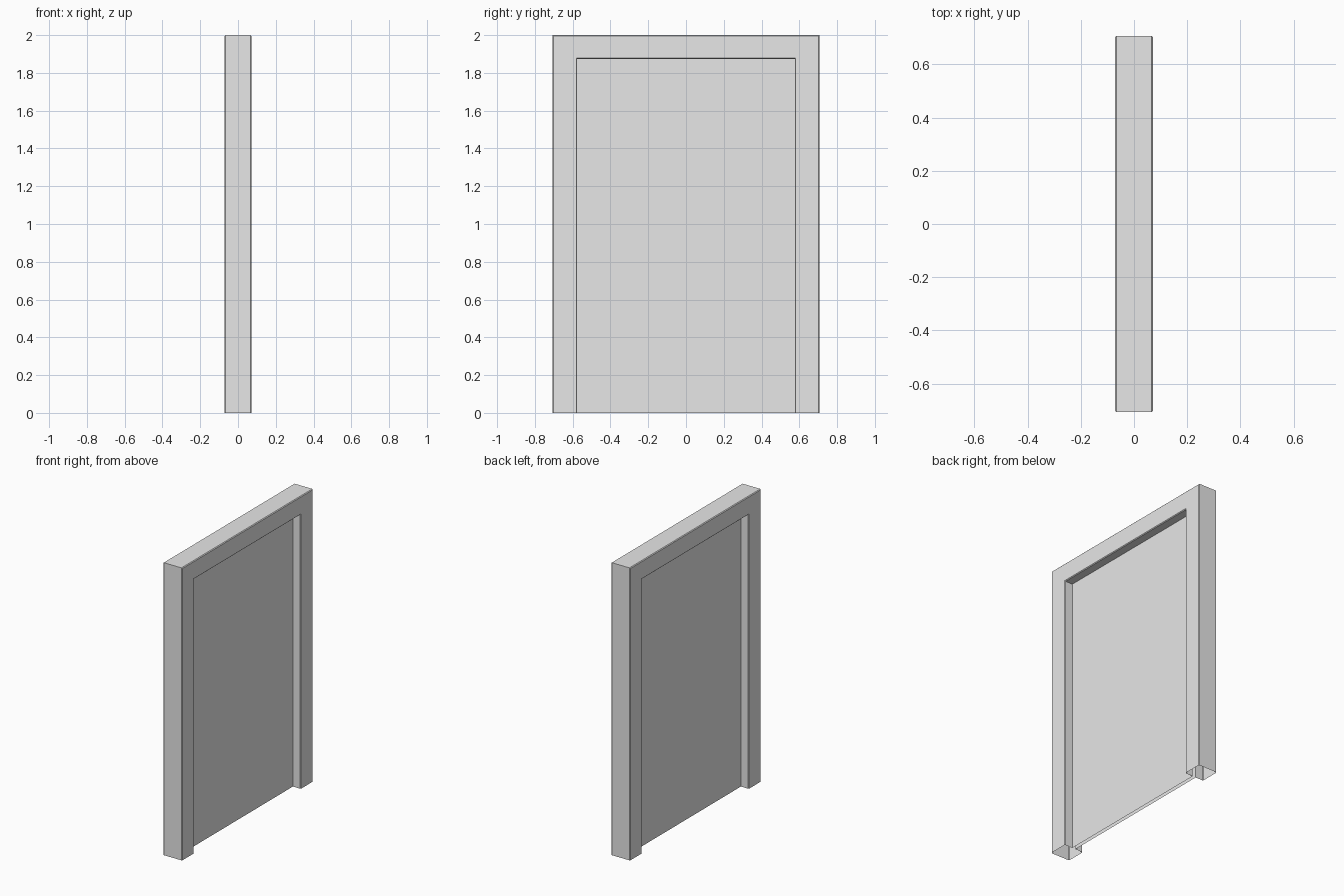
import bpy, bmesh

cube = bpy.data.objects.get("Cube")
if cube:
    bpy.data.objects.remove(cube, do_unlink=True)

OUTER_Y, HEIGHT = 0.707, 2.0
HALF_DEPTH, PANEL_X = 0.0715, 0.012
RAIL, CHAMFER = 0.131, 0.005
INNER_Y, INNER_Z = OUTER_Y - RAIL, HEIGHT - RAIL + 0.005

grey = bpy.data.materials.new("plain grey")
grey.use_nodes = True
colour = (0.8, 0.8, 0.8, 1)
grey.diffuse_color = colour
grey.node_tree.nodes["Principled BSDF"].inputs["Base Color"].default_value = colour


def add_object(name, bm):
    mesh = bpy.data.meshes.new(name)
    bm.to_mesh(mesh)
    bm.free()
    mesh.materials.append(grey)
    obj = bpy.data.objects.new(name, mesh)
    bpy.context.collection.objects.link(obj)


# Frame: chamfered half profile (distance from opening, depth), mirrored in depth
half = [(0, PANEL_X), (0, HALF_DEPTH - CHAMFER), (CHAMFER, HALF_DEPTH),
        (RAIL - CHAMFER, HALF_DEPTH), (RAIL, HALF_DEPTH - CHAMFER)]
profile = half + [(d, -x) for d, x in reversed(half)]

# Sweep up one post, across the head and down the other with mitred corners
bm = bmesh.new()
rings = []
for side, top in ((-1, 0), (-1, 1), (1, 1), (1, 0)):
    rings.append([bm.verts.new((x, side * (INNER_Y + d),
                                top * (INNER_Z + d * (HEIGHT - INNER_Z) / RAIL)))
                  for d, x in profile])
for a, b in zip(rings, rings[1:]):
    for i in range(len(profile) - 1):
        bm.faces.new((a[i], b[i], b[i + 1], a[i + 1]))
bmesh.ops.recalc_face_normals(bm, faces=bm.faces)
# The open sweep must face outward: the face highest up points to +z
bm.normal_update()
if max(bm.faces, key=lambda f: f.calc_center_median().z).normal.z < 0:
    bmesh.ops.reverse_faces(bm, faces=bm.faces)
add_object("door_frame", bm)

# Door leaf: two recessed skins, open at the floor like the posts
bm = bmesh.new()
for s in (1, -1):
    corners = [(-s, 0), (s, 0), (s, 1), (-s, 1)]
    bm.faces.new([bm.verts.new((s * PANEL_X, y * INNER_Y, z * INNER_Z)) for y, z in corners])
add_object("door_panel", bm)
